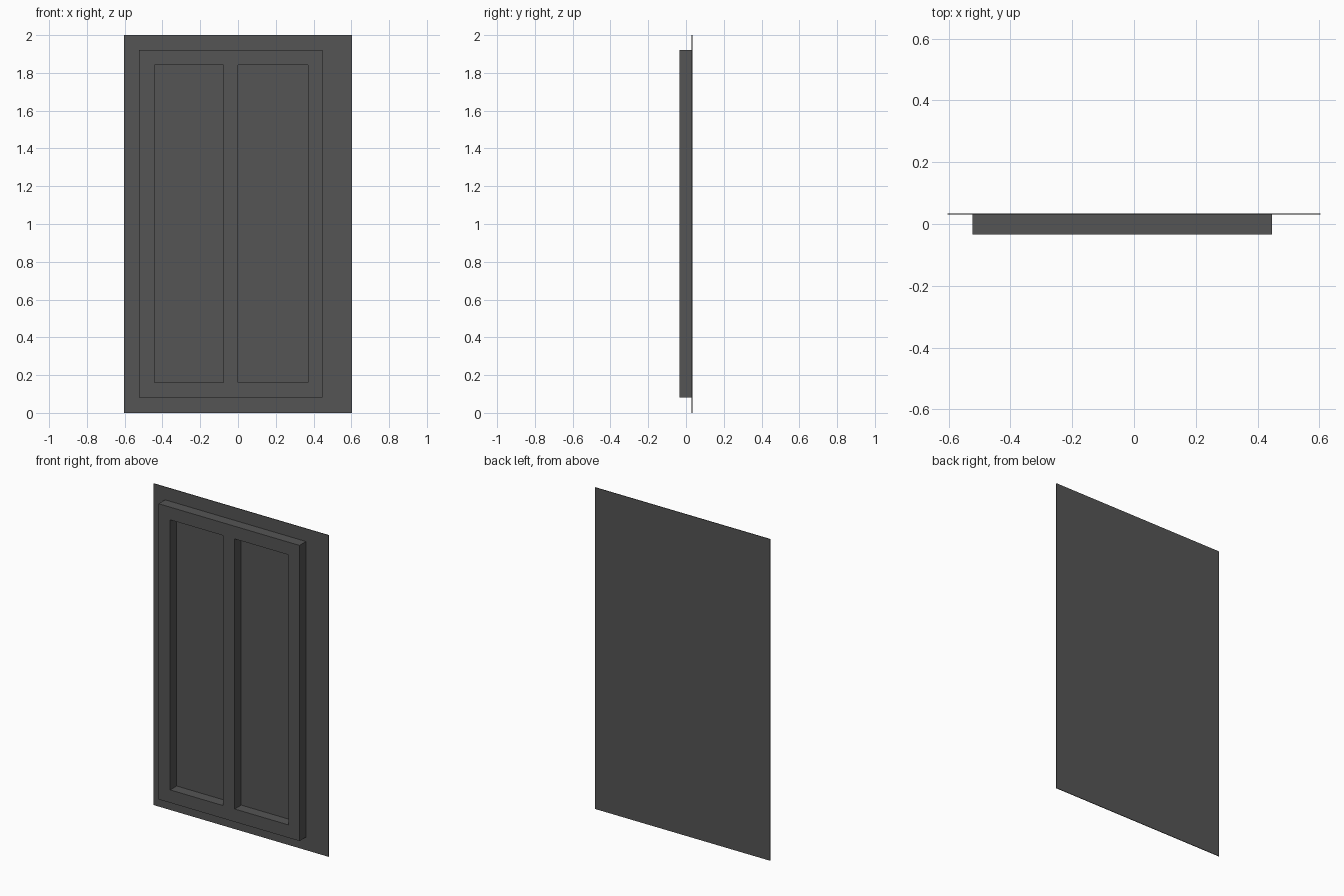
import bpy, bmesh

if "Cube" in bpy.data.objects:
    bpy.data.objects.remove(bpy.data.objects["Cube"])

mat = bpy.data.materials.new("dark_grey")
mat.diffuse_color = (0.09, 0.09, 0.09, 1)
mat.use_nodes = True
mat.node_tree.nodes["Principled BSDF"].inputs["Base Color"].default_value = mat.diffuse_color


def slab(name, xs, zs, y0, y1, holes=()):
    """Grid of cells in XZ, leaving out the holes, given thickness from y0 to y1."""
    bm = bmesh.new()
    grid = [[bm.verts.new((x, y0, z)) for z in zs] for x in xs]
    for i in range(len(xs) - 1):
        for j in range(len(zs) - 1):
            if (i, j) not in holes:
                bm.faces.new((grid[i][j], grid[i + 1][j],
                              grid[i + 1][j + 1], grid[i][j + 1]))
    ext = bmesh.ops.extrude_face_region(bm, geom=bm.faces[:], use_keep_orig=True)
    for v in ext["geom"]:
        if isinstance(v, bmesh.types.BMVert):
            v.co.y = y1
    bmesh.ops.recalc_face_normals(bm, faces=bm.faces[:])
    me = bpy.data.meshes.new(name)
    bm.to_mesh(me)
    bm.free()
    me.materials.append(mat)
    ob = bpy.data.objects.new(name, me)
    bpy.context.collection.objects.link(ob)
    return ob


# Thin backing sheet
slab("back_panel", [-0.603, 0.603], [0, 2], 0.030, 0.034)

# Raised frame with two tall openings, set slightly to the left
slab("raised_frame",
     [-0.523, -0.443, -0.078, 0.001, 0.37, 0.447],
     [0.081, 0.161, 1.841, 1.92],
     -0.034, 0.030, holes={(1, 1), (3, 1)})
